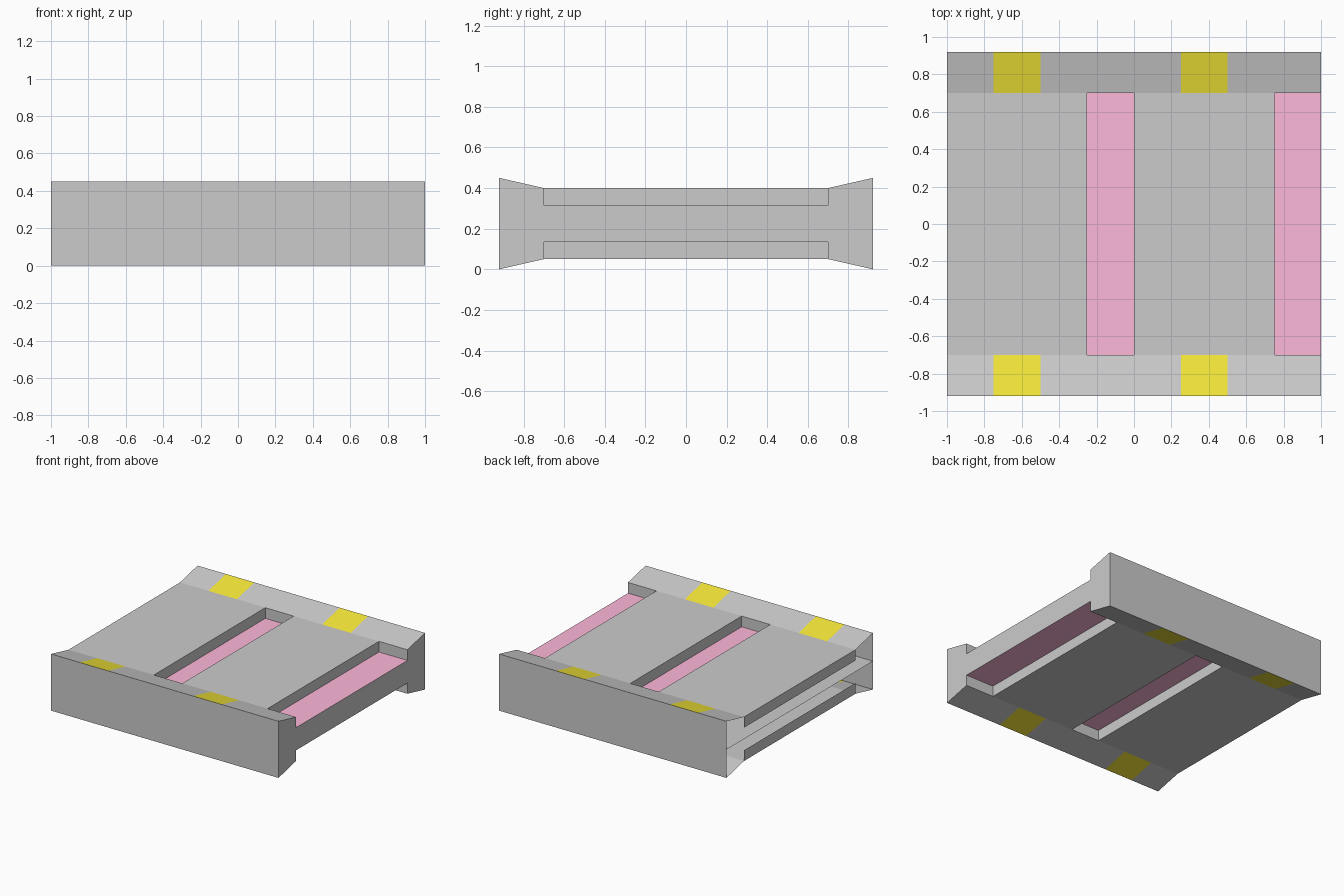
import bpy

if "Cube" in bpy.data.objects:
    bpy.data.objects.remove(bpy.data.objects["Cube"])

MID = 0.225               # height of the symmetry plane
Y_IN, Y_OUT = 0.70, 0.92  # deck edge, outer wall
LOW, HIGH, RIM = 0.09, 0.175, 0.225  # heights above the symmetry plane


def material(name, rgb):
    m = bpy.data.materials.new(name)
    m.diffuse_color = (*rgb, 1)
    m.use_nodes = True
    m.node_tree.nodes["Principled BSDF"].inputs["Base Color"].default_value = m.diffuse_color
    return m


def part(name, faces, mat=None, mirror=(False, True, True)):
    """Object from separate faces, built in one quadrant and mirrored."""
    verts, polys = [], []
    for f in faces:
        polys.append(range(len(verts), len(verts) + len(f)))
        verts += f
    me = bpy.data.meshes.new(name)
    me.from_pydata(verts, [], [tuple(p) for p in polys])
    ob = bpy.data.objects.new(name, me)
    ob.location.z = MID
    bpy.context.collection.objects.link(ob)
    if mat:
        me.materials.append(mat)
    if any(mirror):
        mod = ob.modifiers.new("Mirror", 'MIRROR')
        mod.use_axis = mirror
    weld = ob.modifiers.new("Weld", 'WELD')
    weld.merge_threshold = 0.0005
    return ob


def slope(x0, x1):
    return [(x0, Y_IN, HIGH), (x1, Y_IN, HIGH), (x1, Y_OUT, RIM), (x0, Y_OUT, RIM)]


pink = material("pink", (0.99, 0.48, 0.70))
yellow = material("yellow", (0.91, 0.80, 0.04))

# Deck profile along x, swept across y; low flat runs are the groove floors
profile = [(-1, LOW), (-1, HIGH), (-0.25, HIGH), (-0.25, LOW), (0, LOW),
           (0, HIGH), (0.75, HIGH), (0.75, LOW), (1, LOW)]
deck, floors = [], []
for (x0, z0), (x1, z1) in zip(profile, profile[1:]):
    quad = [(x0, 0, z0), (x1, 0, z1), (x1, Y_IN, z1), (x0, Y_IN, z0)]
    if z0 == z1 == LOW:
        floors.append(quad)
        # Groove end wall
        deck.append([(x0, Y_IN, LOW), (x1, Y_IN, LOW), (x1, Y_IN, HIGH), (x0, Y_IN, HIGH)])
    else:
        deck.append(quad)
part("deck", deck)
part("groove_floors", floors, pink)

# Sloped rims with coloured markers
part("sloped_rims", [slope(-1, -0.75), slope(-0.5, 0.25), slope(0.5, 1)])
part("rim_markers", [slope(-0.75, -0.5), slope(0.25, 0.5)], yellow)

# Outer side walls
part("side_walls", [[(1, Y_OUT, 0), (-1, Y_OUT, 0), (-1, Y_OUT, RIM), (1, Y_OUT, RIM)]])

# Closed right end; the left end stays open
part("end_cap", [[(1, 0, 0), (1, Y_IN, 0), (1, Y_IN, LOW), (1, 0, LOW)],
                 [(1, Y_IN, 0), (1, Y_OUT, 0), (1, Y_OUT, RIM), (1, Y_IN, HIGH), (1, Y_IN, LOW)]])

# Inner sheet on the symmetry plane
part("middle_sheet", [[(-1, -Y_OUT, 0), (1, -Y_OUT, 0), (1, Y_OUT, 0), (-1, Y_OUT, 0)]],
     mirror=(False, False, False))
